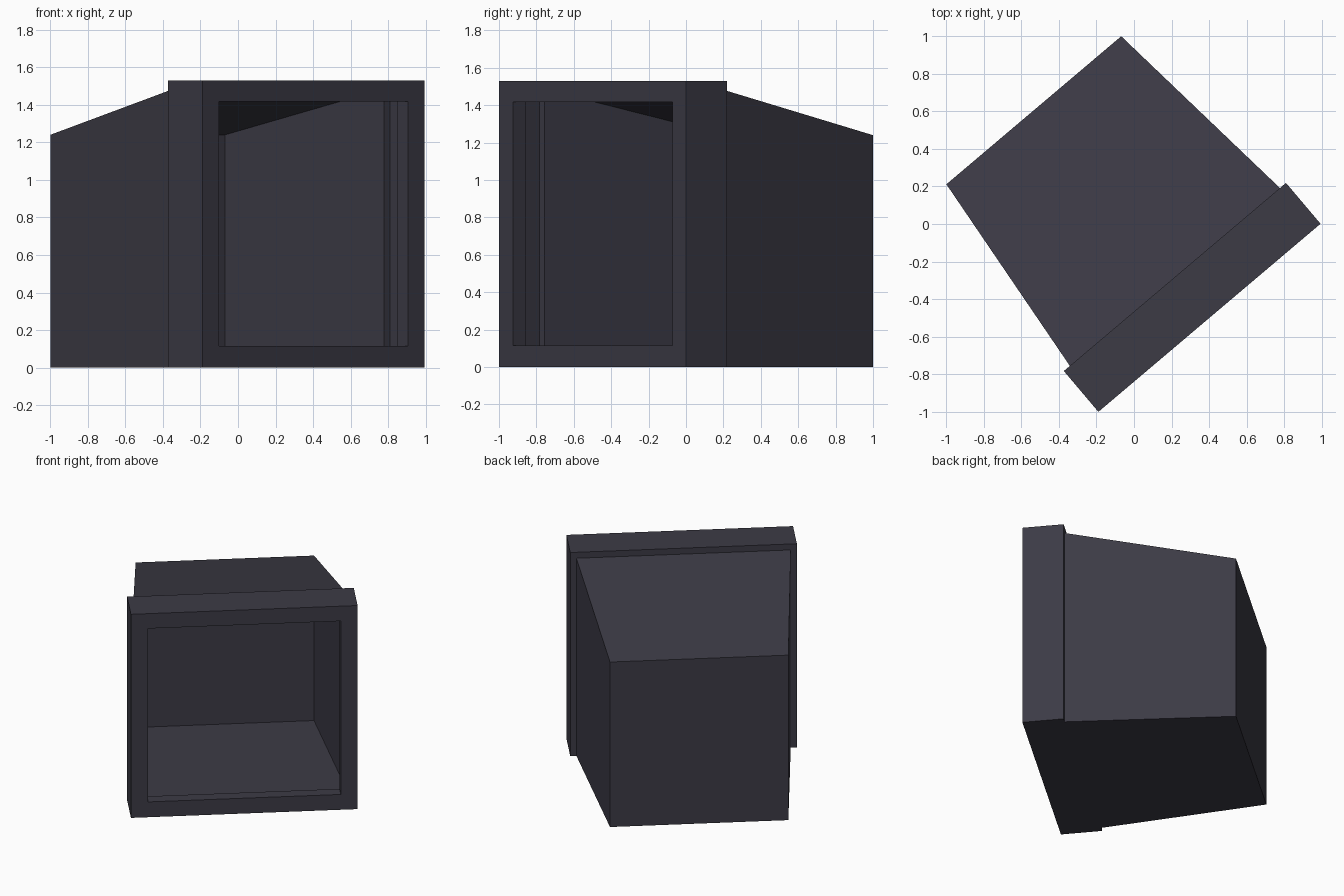
import bpy
import bmesh
import math
from mathutils import Matrix

cube = bpy.data.objects.get("Cube")
if cube:
    bpy.data.objects.remove(cube, do_unlink=True)

# One dark plastic colour for the whole casing
plastic = bpy.data.materials.new("dark grey plastic")
plastic.use_nodes = True
colour = (0.045, 0.043, 0.06, 1)
plastic.diffuse_color = colour
plastic.node_tree.nodes["Principled BSDF"].inputs["Base Color"].default_value = colour

# The casing is turned on its vertical axis
TURN = Matrix.Rotation(math.radians(40.25), 4, "Z") @ Matrix.Translation((-0.016, 0, 0))


def loft_shell(name, sections, close_back=False):
    """Thin shell through rectangles given as (depth, half width, bottom, top)."""
    bm = bmesh.new()
    rings = [[bm.verts.new(p) for p in ((-w, y, z0), (w, y, z0), (w, y, z1), (-w, y, z1))]
             for y, w, z0, z1 in sections]
    for a, b in zip(rings, rings[1:]):
        for i in range(4):
            j = (i + 1) % 4
            bm.faces.new((a[j], a[i], b[i], b[j]))
    if close_back:
        bm.faces.new(rings[-1][::-1])
    bm.transform(TURN)
    mesh = bpy.data.meshes.new(name)
    bm.to_mesh(mesh)
    bm.free()
    mesh.materials.append(plastic)
    obj = bpy.data.objects.new(name, mesh)
    bpy.context.collection.objects.link(obj)
    return obj


FRONT, SEAM, BACK = -0.641, -0.356, 0.807
HEIGHT, HALF, BORDER = 1.53, 0.775, 0.115
opening = (HALF - BORDER, BORDER, HEIGHT - BORDER + 0.003)
body_mouth = (SEAM, 0.733, 0, 1.485)

# Front frame: inner lip, front border, outer sides and rear shoulder
loft_shell("front_frame", [
    (FRONT + 0.09, *opening),
    (FRONT, *opening),
    (FRONT, HALF, 0, HEIGHT),
    (SEAM, HALF, 0, HEIGHT),
    body_mouth,
])

# Tapered hollow body with a sloping roof and closed back
loft_shell("rear_housing", [body_mouth, (BACK, 0.61, 0, 1.24)], close_back=True)
